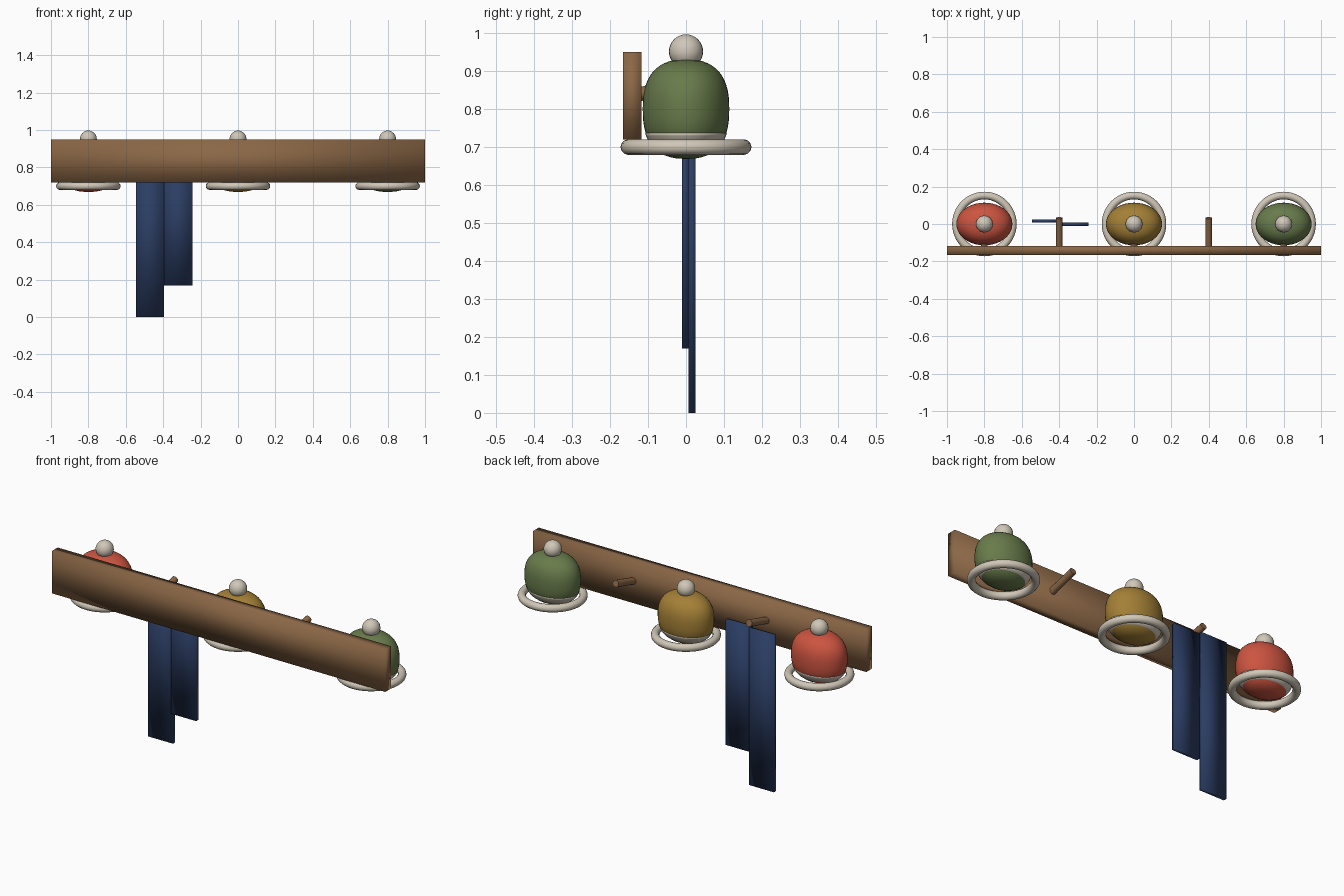
import bpy, bmesh, math
from mathutils import Matrix, Vector

if "Cube" in bpy.data.objects:
    bpy.data.objects.remove(bpy.data.objects["Cube"])


def material(name, rgb):
    m = bpy.data.materials.new(name)
    lin = [(c / 255 / 12.92 if c < 11 else ((c / 255 + 0.055) / 1.055) ** 2.4) for c in rgb]
    m.diffuse_color = (*lin, 1)
    m.use_nodes = True
    m.node_tree.nodes["Principled BSDF"].inputs["Base Color"].default_value = m.diffuse_color
    return m


WOOD = material("wood brown", (139, 103, 70))
CREAM = material("cream wool", (208, 199, 183))
NAVY = material("navy wool", (43, 61, 99))
RED = material("red wool", (204, 84, 64))
MUSTARD = material("mustard wool", (164, 128, 54))
GREEN = material("green wool", (104, 123, 75))


def finish(name, bm, mat):
    bmesh.ops.recalc_face_normals(bm, faces=bm.faces)
    for f in bm.faces:
        f.smooth = True
    me = bpy.data.meshes.new(name)
    bm.to_mesh(me)
    bm.free()
    me.materials.append(mat)
    ob = bpy.data.objects.new(name, me)
    bpy.context.collection.objects.link(ob)
    return ob


def box(name, lo, hi, mat):
    bm = bmesh.new()
    lo, hi = Vector(lo), Vector(hi)
    bmesh.ops.create_cube(bm, size=1, matrix=Matrix.Translation((lo + hi) / 2)
                          @ Matrix.Diagonal((*(hi - lo), 1)))
    return finish(name, bm, mat)


def lathe(name, profile, center, mat, sx=1, sy=1, closed=False, n=40):
    """Revolve (radius, z) points about z, with elliptical stretch."""
    bm = bmesh.new()
    rings = []
    for r, z in profile:
        rings.append([bm.verts.new((center[0] + r * sx * math.cos(2 * math.pi * i / n),
                                    center[1] + r * sy * math.sin(2 * math.pi * i / n),
                                    center[2] + z)) for i in range(n)])
    pairs = list(zip(rings, rings[1:]))
    if closed:
        pairs.append((rings[-1], rings[0]))
    for a, b in pairs:
        for i in range(n):
            j = (i + 1) % n
            bm.faces.new((a[i], a[j], b[j], b[i]))
    if not closed:
        bm.faces.new(rings[0])
        bm.faces.new(rings[-1])
    return finish(name, bm, mat)


# Rounded barrel-like dome profile
HALF, EXP = 0.131, 2.5


def dome_radius(z):
    return max(0.0, 1 - abs(z / HALF) ** EXP) ** (1 / EXP)


def hat(color, label, x):
    zs = [-HALF * math.cos(math.pi * k / 24) for k in range(1, 24)]
    prof = [(0.03, -HALF)] + [(dome_radius(z), z) for z in zs] + [(0.03, HALF)]
    lathe(label + "_hat_crown", prof, (x, 0, 0.80), color, 0.15, 0.114)
    # cream band around the lower crown
    band = [(dome_radius(z) * 1.015, z) for z in (-0.10, -0.09, -0.08, -0.07, -0.063)]
    lathe(label + "_hat_band", band, (x, 0, 0.80), CREAM, 0.15, 0.114)
    # rolled brim
    tube = [(0.152 + 0.0205 * math.cos(2 * math.pi * k / 12),
             0.0205 * math.sin(2 * math.pi * k / 12)) for k in range(12)]
    lathe(label + "_hat_brim", tube, (x, 0, 0.70), CREAM, closed=True, n=48)
    # pompom
    bm = bmesh.new()
    bmesh.ops.create_uvsphere(bm, u_segments=24, v_segments=16, radius=0.045,
                              matrix=Matrix.Translation((x, 0, 0.952)))
    finish(label + "_hat_pompom", bm, CREAM)


def peg(name, x):
    a, b = Vector((x, -0.125, 0.838)), Vector((x, 0.032, 0.882))
    d = b - a
    bm = bmesh.new()
    bmesh.ops.create_cone(bm, cap_ends=True, segments=16, radius1=0.018, radius2=0.018,
                          depth=d.length, matrix=Matrix.Translation((a + b) / 2)
                          @ d.to_track_quat('Z', 'Y').to_matrix().to_4x4())
    ob = finish(name, bm, WOOD)
    bpy.context.view_layer.objects.active = ob
    ob.select_set(True)
    bpy.ops.object.shade_smooth_by_angle(angle=math.radians(40))
    ob.select_set(False)


# Rail and pegs
box("back_board", (-1, -0.166, 0.72), (1, -0.117, 0.95), WOOD)
for i in range(5):
    peg("peg_%d" % (i + 1), -0.8 + 0.4 * i)

# Hats
hat(RED, "red", -0.8)
hat(MUSTARD, "mustard", 0.0)
hat(GREEN, "green", 0.8)

# Scarf halves
box("scarf_long", (-0.545, 0.007, 0), (-0.395, 0.025, 0.85), NAVY)
box("scarf_short", (-0.395, -0.011, 0.17), (-0.243, 0.007, 0.85), NAVY)
